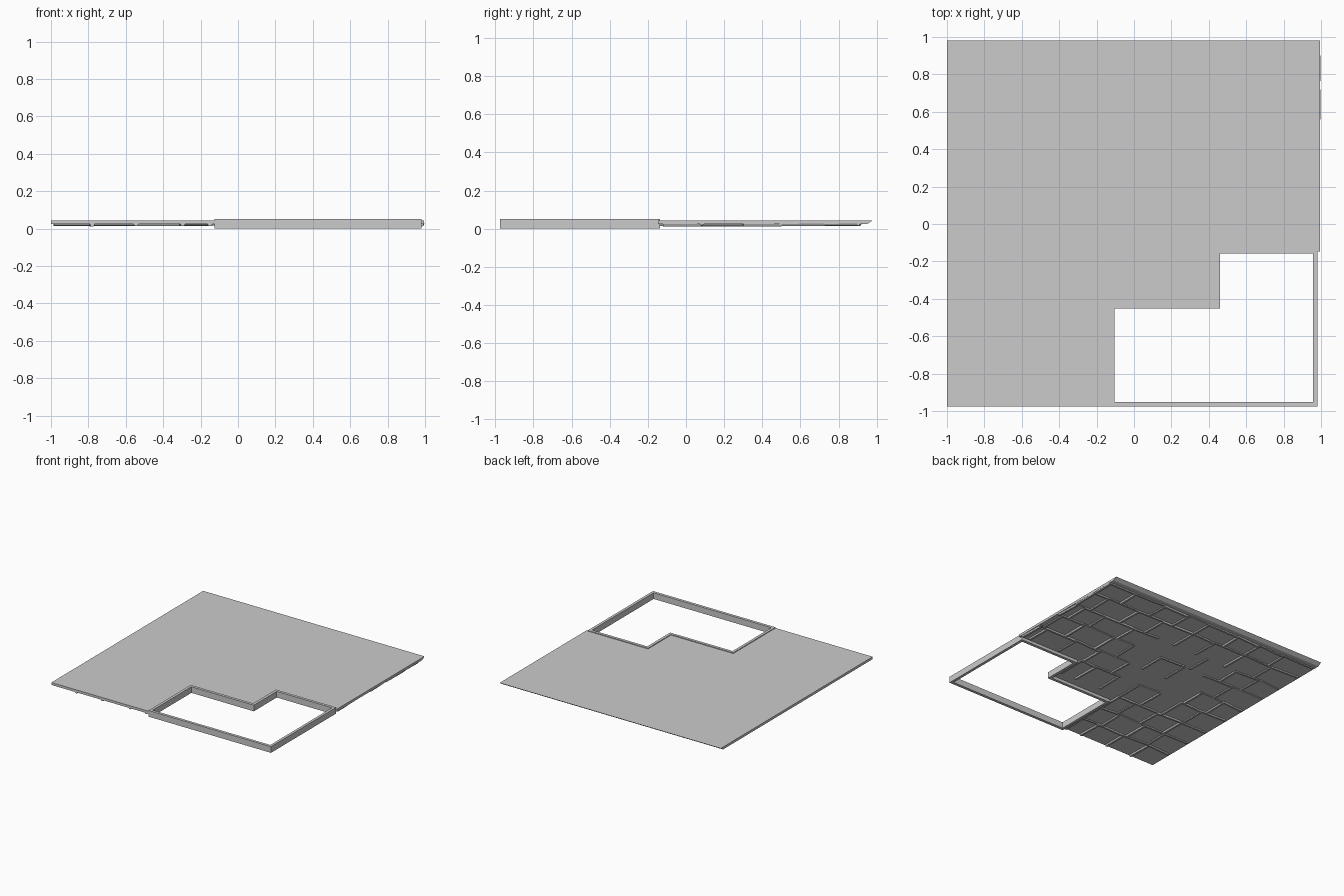
import bpy, bmesh, random
from mathutils import Vector

if "Cube" in bpy.data.objects:
    bpy.data.objects.remove(bpy.data.objects["Cube"])

random.seed(4)
TOP, UNDER = 0.044, 0.024


def finish(name, bm):
    bmesh.ops.recalc_face_normals(bm, faces=bm.faces[:])
    me = bpy.data.meshes.new(name)
    bm.to_mesh(me)
    bm.free()
    ob = bpy.data.objects.new(name, me)
    bpy.context.collection.objects.link(ob)
    return ob


# Paved slab: an L-shaped plan with the back edge chamfered underneath
plan = [(-1, -0.975), (-0.12, -0.975), (-0.12, -0.437), (0.442, -0.437),
        (0.442, -0.147), (0.995, -0.147), (0.995, 0.98), (-1, 0.98)]
bm = bmesh.new()
upper = [bm.verts.new((x, y, TOP)) for x, y in plan]
lower = [bm.verts.new((x, y - (0.03 if y > 0.9 else 0), UNDER)) for x, y in plan]
bm.faces.new(upper)
bm.faces.new(lower[::-1])
for i in range(len(plan)):
    j = (i + 1) % len(plan)
    bm.faces.new((upper[i], lower[i], lower[j], upper[j]))
finish("paved_slab", bm)

# Stepped frame around the opening
outer = [(-0.125, -0.975), (0.98, -0.975), (0.98, -0.135),
         (0.437, -0.135), (0.437, -0.43), (-0.125, -0.43)]
inner = [(-0.103, -0.952), (0.958, -0.952), (0.958, -0.158),
         (0.46, -0.158), (0.46, -0.453), (-0.103, -0.453)]
bm = bmesh.new()
loops = [[bm.verts.new((x, y, z)) for x, y in p]
         for p, z in ((outer, 0), (outer, 0.05), (inner, 0.05), (inner, 0))]
for k in range(4):
    a, b = loops[k], loops[(k + 1) % 4]
    for i in range(6):
        j = (i + 1) % 6
        bm.faces.new((a[i], a[j], b[j], b[i]))
finish("opening_frame", bm)


# Tapered joint ridges hanging from the underside
def ridge(bm, p, q, depth, w=0.015):
    p, q = Vector(p), Vector(q)
    d = (q - p).normalized()
    side = Vector((-d.y, d.x))
    rings = []
    for c in (p, q):
        ring = []
        for s, z in ((-w, UNDER + 0.004), (-w * 0.5, depth), (w * 0.5, depth), (w, UNDER + 0.004)):
            v = c + side * s
            ring.append(bm.verts.new((v.x, v.y, z)))
        rings.append(ring)
    a, b = rings
    for i in range(4):
        j = (i + 1) % 4
        bm.faces.new((a[i], a[j], b[j], b[i]))
    bm.faces.new(a[::-1])
    bm.faces.new(b)


def x_limit(y):
    return -0.14 if y < -0.42 else 0.42 if y < -0.13 else 0.99


def buried(x, y):
    return -0.55 < x < 0.25 and -0.2 < y < 0.55 and random.random() < 0.65


bm = bmesh.new()
rows = [-0.97, -0.77, -0.56, -0.35, -0.12, 0.08, 0.30, 0.50, 0.72, 0.90]
for y0, y1 in zip(rows, rows[1:]):
    x, end = -0.985, min(x_limit(y0), x_limit(y1 - 0.02))
    if y0 == -0.56:
        end = -0.14
    while x < end - 0.05:
        nx = min(end, x + random.uniform(0.19, 0.30))
        if not buried((x + nx) / 2, y1):
            wob = random.uniform(-0.008, 0.008)
            ridge(bm, (x, y1 + wob), (nx, y1 - wob), random.uniform(0.013, 0.019))
        if not buried(nx, (y0 + y1) / 2):
            wob = random.uniform(-0.008, 0.004)
            ridge(bm, (nx - 0.01, y0), (nx - 0.01 + wob, y1), random.uniform(0.012, 0.018))
        x = nx
finish("stone_joints", bm)
